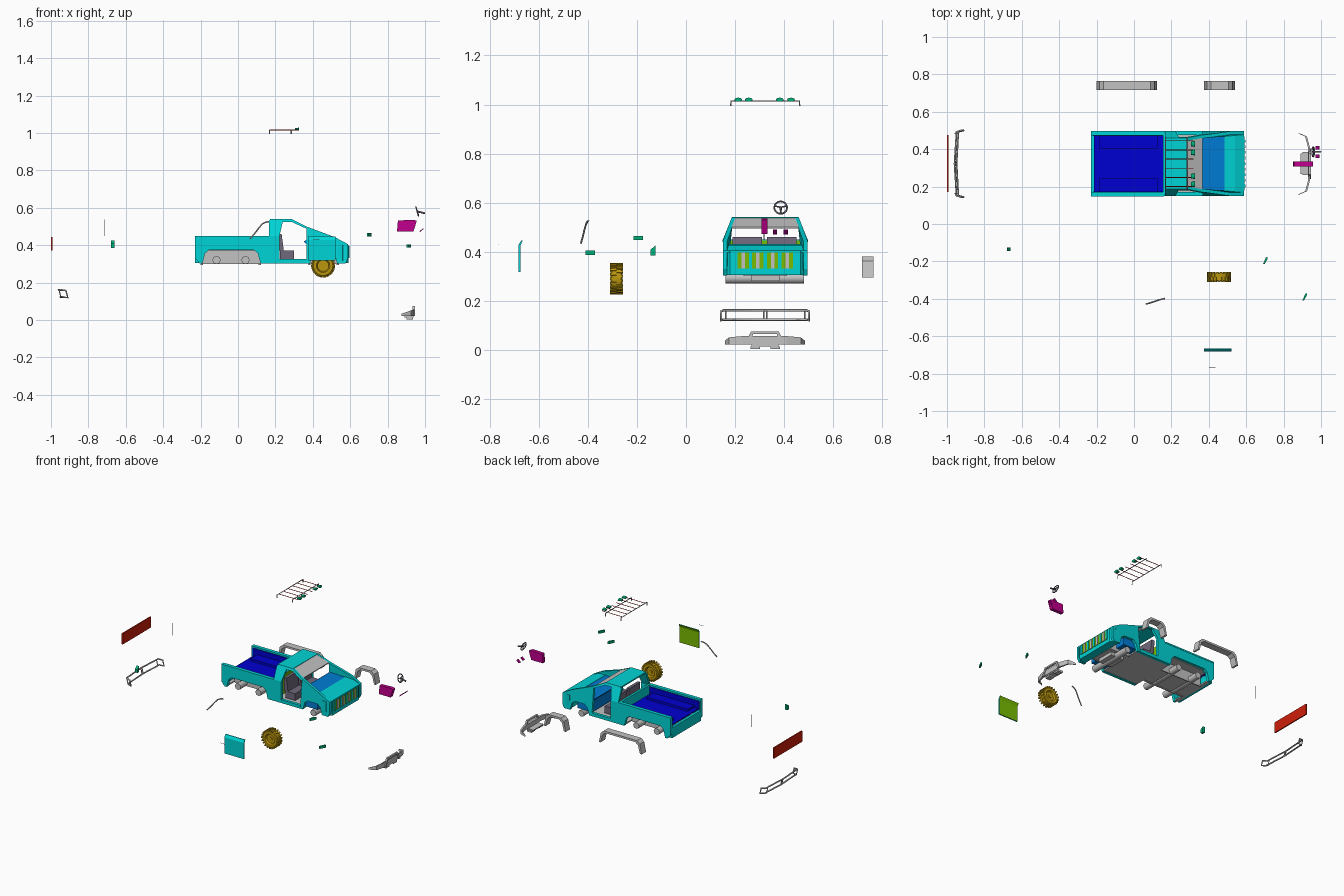
import bpy, bmesh, math
from mathutils import Vector, Matrix

cube = bpy.data.objects.get("Cube")
if cube:
    bpy.data.objects.remove(cube, do_unlink=True)

MID = 0.323   # centre line of the truck body
BELT = 0.449  # height above which the cab leans inward


def material(name, rgb):
    m = bpy.data.materials.new(name)
    m.use_nodes = True
    m.diffuse_color = (*rgb, 1)
    m.node_tree.nodes["Principled BSDF"].inputs["Base Color"].default_value = (*rgb, 1)
    return m


CYAN = material("body_cyan", (0, .66, .67))
BLUE = material("bed_blue", (0, 0, .64))
MIDBLUE = material("dash_blue", (0, .2, .66))
GOLD = material("tyre_gold", (.5, .31, .004))
GREEN = material("lamp_green", (0, .44, .2))
PINK = material("console_magenta", (.53, 0, .27))
RED = material("tailgate_red", (.62, .013, .003))
LIME = material("trim_lime", (.19, .5, 0))
GREY = material("light_grey", (.54, .54, .54))
DARK = material("seat_grey", (.16, .14, .2))


def finish(name, bm, mat):
    bmesh.ops.recalc_face_normals(bm, faces=bm.faces)
    me = bpy.data.meshes.new(name)
    bm.to_mesh(me)
    bm.free()
    me.materials.append(mat)
    ob = bpy.data.objects.new(name, me)
    bpy.context.collection.objects.link(ob)
    return ob


def prism(name, axis, pts, lo, hi, mat, taper=False, mirror=False):
    """Extrude a 2D outline along an axis, optionally leaning and mirrored."""
    def place(p, h):
        return {"x": (h, p[0], p[1]), "y": (p[0], h, p[1]), "z": (p[0], p[1], h)}[axis]
    bm = bmesh.new()
    for side in ((1, -1) if mirror else (1,)):
        rings = []
        for h in (lo, hi):
            ring = []
            for p in pts:
                v = Vector(place(p, h))
                if taper and v.z > BELT:
                    v.y += (v.z - BELT) * .4
                if side < 0:
                    v.y = 2 * MID - v.y
                ring.append(bm.verts.new(v))
            rings.append(ring)
        bm.faces.new(rings[0])
        bm.faces.new(rings[1])
        n = len(pts)
        for i in range(n):
            j = (i + 1) % n
            bm.faces.new((rings[0][i], rings[0][j], rings[1][j], rings[1][i]))
    return finish(name, bm, mat)


def box(name, x, y, z, mat, mirror=False):
    return prism(name, "z", [(x[0], y[0]), (x[1], y[0]), (x[1], y[1]), (x[0], y[1])],
                 z[0], z[1], mat, mirror=mirror)


def tube(name, paths, r, mat, closed=False):
    cu = bpy.data.curves.new(name, "CURVE")
    cu.dimensions = "3D"
    cu.bevel_depth, cu.bevel_resolution, cu.use_fill_caps = r, 2, True
    for path in paths:
        sp = cu.splines.new("POLY")
        sp.points.add(len(path) - 1)
        for q, p in zip(sp.points, path):
            q.co = (*p, 1)
        sp.use_cyclic_u = closed
    tmp = bpy.data.objects.new(name + "_path", cu)
    bpy.context.collection.objects.link(tmp)
    me = bpy.data.meshes.new_from_object(tmp.evaluated_get(bpy.context.evaluated_depsgraph_get()))
    bpy.data.objects.remove(tmp, do_unlink=True)
    me.name = name
    me.materials.clear()
    me.materials.append(mat)
    me.shade_smooth()
    ob = bpy.data.objects.new(name, me)
    bpy.context.collection.objects.link(ob)
    return ob


def arch(x0, x1, top, base=.303):
    c = .018
    return [(x0, base), (x0 + c * .8, top - c), (x0 + 2 * c, top),
            (x1 - 2 * c, top), (x1 - c * .8, top - c), (x1, base)]


# Body sides with wheel arches, door openings and leaning cab frame
bed = [(-.23, BELT), (-.23, .33), (-.205, .303)] + arch(-.19, .12, .375) + \
      [(.222, .303), (.222, BELT)]
prism("bed_side", "y", bed, .15, .17, CYAN, mirror=True)
fender = [(.365, .303)] + arch(.385, .53, .37) + \
         [(.575, .303), (.588, .33), (.588, .405), (.515, .444), (.365, .5)]
prism("front_fender", "y", fender, .15, .168, CYAN, True, True)
box("door_sill", (.222, .365), (.15, .17), (.303, .325), CYAN, True)
prism("rear_pillar", "y", [(.165, BELT), (.222, BELT), (.238, .52), (.238, .54), (.178, .54), (.165, .53)],
      .15, .165, CYAN, True, True)
prism("roof_rail", "y", [(.238, .525), (.285, .525), (.365, .488), (.365, .5), (.285, .54), (.238, .54)],
      .15, .165, CYAN, True, True)
box("bed_rail", (-.23, .16), (.148, .172), (.44, .45), CYAN, True)
box("roof", (.17, .285), (.187, 2 * MID - .187), (.532, .541), CYAN)
prism("windscreen_header", "y", [(.285, .53), (.365, .494), (.365, .5), (.285, .538)], .185, .461, GREY)
box("cab_rear_wall", (.155, .168), (.165, .48), (.31, .449), CYAN)
box("cab_rear_trim", (.168, .174), (.17, .476), (.318, .446), LIME)
box("bed_rear_sill", (-.23, -.212), (.165, .48), (.305, .375), CYAN)

# Nose, low bonnet and grille
prism("nose", "z", [(.535, .15), (.56, .15), (.59, .18), (.59, .466), (.56, .496), (.535, .496)],
      .305, .402, CYAN)
prism("bonnet", "y", [(.485, .41), (.588, .396), (.588, .405), (.54, .425), (.485, .431)], .165, .481, CYAN)
box("grille_back", (.59, .592), (.195, .45), (.332, .396), LIME)
for i in range(9):
    y = .203 + i * .03
    box("grille_bar", (.59, .596), (y - .007, y + .007), (.332, .396), GREY if i % 2 else CYAN)

# Load bed
box("bed_floor", (-.215, .155), (.17, .476), (.379, .386), BLUE)
box("bed_wheel_box", (-.185, .125), (.17, .245), (.38, .402), BLUE, True)
box("bed_lining", (-.22, .155), (.17, .175), (.38, .438), BLUE, True)

# Cab interior
prism("dashboard", "y", [(.375, .32), (.485, .32), (.485, .429), (.375, .432), (.35, .42), (.375, .395)],
      .168, .478, MIDBLUE)
for y in (.19, .33):
    box("seat_cushion", (.225, .3), (y, y + .12), (.325, .372), DARK)
    prism("seat_back", "y", [(.215, .37), (.245, .37), (.233, .46), (.213, .46)], y, y + .12, DARK)

# Underside
box("floor_pan", (-.215, .385), (.24, .406), (.305, .314), GREY)
for x0, x1 in ((-.215, -.19), (.12, .385)):
    box("floor_edge", (x0, x1), (.168, .24), (.305, .314), GREY, True)
box("engine_tray", (.385, .535), (.24, .406), (.303, .325), GREY)
box("gearbox", (.405, .505), (.265, .381), (.28, .303), GREY)
for x0, x1 in ((-.192, .122), (.383, .532)):
    box("wheel_well_wall", (x0, x1), (.235, .242), (.3, .378), GREY, True)
    box("wheel_well_top", (x0, x1), (.168, .242), (.37, .378), GREY, True)
for x, z in ((-.115, .32), (.04, .32), (.455, .292)):
    tube("axle", [[(x, .162, z), (x, .482, z)]], .022, GREY)

# Loose wheel arch flares on the left
for name, x0, x1 in (("rear_flare", -.2, .123), ("front_flare", .375, .54)):
    band = arch(x0, x1, .38, .295) + arch(x0 + .013, x1 - .013, .367, .295)[::-1]
    prism(name, "y", band, .717, .765, GREY)

# Knobbly wheel: lathed tyre with staggered tread blocks
centre = Vector((.455, -.283, .29))
bm = bmesh.new()
section = [(-.012, .0), (-.012, .03), (-.024, .036), (-.024, .052), (-.018, .059),
           (.018, .059), (.024, .052), (.024, .036), (.012, .03), (.012, .0)]
verts = [bm.verts.new((centre.x, centre.y + a, centre.z + r)) for a, r in section]
edges = [bm.edges.new(e) for e in zip(verts, verts[1:])]
bmesh.ops.spin(bm, geom=verts + edges, cent=centre, axis=(0, 1, 0), angle=math.tau, steps=32)
bmesh.ops.remove_doubles(bm, verts=bm.verts, dist=.0001)
for i in range(40):
    spin = Matrix.Rotation(math.tau * i / 40, 4, "Y")
    block = Matrix.Translation((0, .013 if i % 2 else -.013, .059)) @ Matrix.Diagonal((.009, .026, .009, 1))
    bmesh.ops.create_cube(bm, size=1, matrix=Matrix.Translation(centre) @ spin @ block)
finish("wheel", bm, GOLD)
bm = bmesh.new()
bmesh.ops.create_cone(bm, cap_ends=True, segments=16, radius1=.012, radius2=.012, depth=.036,
                      matrix=Matrix.Translation(centre) @ Matrix.Rotation(math.pi / 2, 4, "X"))
finish("wheel_hub", bm, GOLD)

# Loose right door with its inner face in the trim colour, and its handle
door = prism("right_door", "x", [(-.683, .318), (-.675, .318), (-.675, .425), (-.666, .445),
                                 (-.672, .445), (-.683, .428)], .375, .522, CYAN)
door.data.materials.append(LIME)
for face in door.data.polygons:
    face.material_index = int(face.normal.y > .5)
tube("door_handle", [[(.4, -.765, .428), (.436, -.765, .428)]], .0012, GREY)

# Loose tailgate, aerial and side pipe
box("tailgate", (-1, -.992), (.172, .476), (.37, .444), RED)
tube("aerial", [[(-.715, .318, .45), (-.715, .318, .536)]], .0012, GREY)
tube("side_pipe", [[(.065, -.428, .435), (.085, -.422, .457), (.11, -.414, .49), (.13, -.407, .514),
                    (.148, -.402, .523), (.166, -.398, .526)]], .004, GREY)

# Rear tube bumper
loop = []
for z, x in ((.161, -.955), (.123, -.945)):
    row = [(x + .035, .143, z - .004), (x + .006, .152, z), (x - .004, MID, z),
           (x + .006, .492, z), (x + .035, .501, z - .004)]
    loop += row if z > .15 else row[::-1]
tube("rear_bumper", [loop], .005, GREY, closed=True)
tube("rear_bumper_posts", [[(-.957, y, .161), (-.947, y, .123)] for y in (.162, .317, .329, .484)], .003, GREY)

# Front bumper with wings that drop towards the ends
outer = [(.885, .158), (.925, .175), (.94, .23), (.94, .41), (.925, .468), (.885, .485)]
wings = prism("front_bumper", "z", outer + [(x - .01, y) for x, y in outer[::-1]], .022, .056, GREY)
for v in wings.data.vertices:
    if v.co.z > .04:
        v.co.z -= (.94 - v.co.x) * .35
prism("bumper_hoop", "x", [(.24, .022), (.265, .075), (.378, .075), (.403, .022), (.388, .022),
                           (.37, .064), (.274, .064), (.255, .022)], .934, .946, GREY)
box("skid_plate", (.89, .938), (.268, .378), (.014, .022), GREY)
for y in (.282, .364):
    box("tow_point", (.9, .935), (y - .02, y + .02), (.003, .014), GREY)

# Roof rack: two end hoops, long slats and lamps
tube("rack_hoops", [[(x, .183, .995), (x, .183, 1.015), (x, .463, 1.015), (x, .463, .995)]
                    for x in (.168, .285)], .003, GREY)
tube("rack_slats", [[(.168, .2 + i * .049, 1.015), (.318, .2 + i * .049, 1.015)]
                    for i in range(6)], .002, RED)
for y in (.213, .256, .382, .428):
    bm = bmesh.new()
    bmesh.ops.create_cone(bm, cap_ends=True, segments=12, radius1=.012, radius2=.016, depth=.022,
                          matrix=Matrix.Translation((.315, y, 1.02)) @ Matrix.Diagonal((1, 1, .5, 1))
                          @ Matrix.Rotation(math.pi / 2, 4, "Y"))
    finish("rack_lamp", bm, GREEN)

# Loose lamps
prism("tail_lamp", "x", [(-.145, .385), (-.125, .385), (-.125, .425), (-.145, .408)], -.678, -.66, GREEN)
for name, x, y, z in (("upper_head_lamp", .69, -.215, .447), ("lower_head_lamp", .9, -.41, .387)):
    prism(name, "z", [(x, y), (x + .008, y), (x + .025, y + .03), (x + .025, y + .04), (x + .015, y + .036)],
          z, z + .017, GREEN)

# Centre console, pedals and steering wheel
prism("console", "y", [(.85, .472), (.938, .472), (.956, .53), (.94, .535), (.855, .532)], .308, .333, PINK)
for y in (.363, .407):
    prism("pedal", "y", [(.97, .473), (.975, .471), (.993, .487), (.989, .491)], y - .009, y + .009, PINK)
tilt = Matrix.Translation((.958, .386, .58)) @ Matrix.Rotation(math.radians(75), 4, "Y")
rim = [tilt @ Vector((.026 * math.cos(a), .026 * math.sin(a), 0))
       for a in (math.tau * i / 24 for i in range(24))]
tube("steering_rim", [rim], .0035, DARK, closed=True)
tube("steering_spokes", [[rim[i], tilt @ Vector((0, 0, .004))] for i in (0, 7, 17)], .003, DARK)
tube("steering_column", [[(.956, .386, .581), (1, .386, .57)]], .005, DARK)
